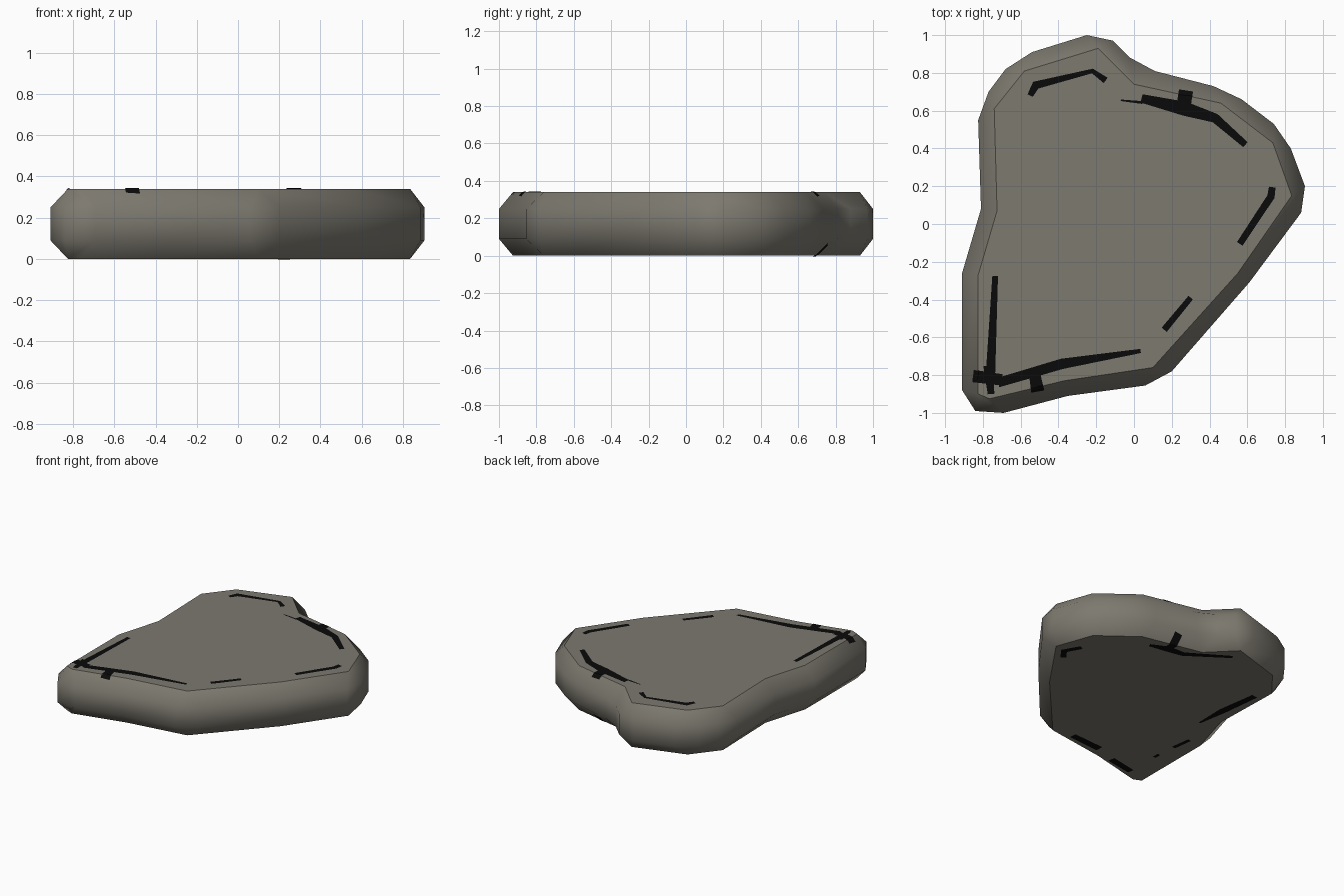
import bpy, bmesh
from mathutils import Vector
from mathutils.bvhtree import BVHTree

if "Cube" in bpy.data.objects:
    bpy.data.objects.remove(bpy.data.objects["Cube"])


def material(name, rgb):
    m = bpy.data.materials.new(name)
    m.diffuse_color = (*rgb, 1)
    m.use_nodes = True
    m.node_tree.nodes["Principled BSDF"].inputs["Base Color"].default_value = m.diffuse_color
    return m


STONE = material("grey stone", (0.205, 0.192, 0.16))
BLACK = material("black paint", (0.003, 0.003, 0.003))


def finish(bm, name, mat):
    me = bpy.data.meshes.new(name)
    bm.to_mesh(me)
    me.materials.append(mat)
    ob = bpy.data.objects.new(name, me)
    bpy.context.collection.objects.link(ob)
    return ob


# Slab corners: cap point, then one or two rim points around it
CORNERS = [
    ((-.825, -.90), (-.91, -.88), (-.84, -.99)),
    ((-.765, -.925), (-.69, -1.0)),
    ((-.37, -.83), (-.35, -.91)),
    ((.10, -.76), (.06, -.855), (.20, -.78)),
    ((.55, -.26), (.61, -.31)),
    ((.835, .15), (.885, .06), (.905, .20)),
    ((.735, .43), (.83, .40), (.74, .53)),
    ((.46, .64), (.57, .66), (.42, .73)),
    ((0, .74), (.11, .81), (-.02, .88)),
    ((-.19, .93), (-.11, .97), (-.25, 1.0)),
    ((-.58, .81), (-.54, .91), (-.68, .82)),
    ((-.74, .61), (-.77, .70), (-.825, .55)),
    ((-.725, .07), (-.81, .08)),
    ((-.825, -.27), (-.91, -.26)),
]

# Stone slab: two flat caps, chamfers, and a vertical rim
slab = bmesh.new()
rims = []
for cap_z, rim_z in ((0, .09), (.34, .25)):
    cap = [slab.verts.new((*c[0], cap_z)) for c in CORNERS]
    rim = [[slab.verts.new((*p, rim_z)) for p in c[1:]] for c in CORNERS]
    face = slab.faces.new(cap)
    for e in face.edges:
        e.smooth = False
    for i in range(len(cap)):
        j = (i + 1) % len(cap)
        if len(rim[i]) == 2:
            slab.faces.new((cap[i], *rim[i]))
        slab.faces.new((cap[i], rim[i][-1], rim[j][0], cap[j]))
    rims.append([v for r in rim for v in r])
low, high = rims
for i in range(len(low)):
    j = (i + 1) % len(low)
    slab.faces.new((low[i], low[j], high[j], high[i]))
bmesh.ops.recalc_face_normals(slab, faces=slab.faces)
for f in slab.faces:
    f.smooth = True
finish(slab, "stone_slab", STONE)
surface = BVHTree.FromBMesh(slab)


def stroke(bm, pts, side):
    """Tapered paint stroke through (x, y, width), draped on the slab."""
    P = [Vector(p[:2]) for p in pts]
    normals = []
    for i in range(len(P)):
        d = Vector((0, 0))
        if i > 0:
            d += (P[i] - P[i - 1]).normalized()
        if i < len(P) - 1:
            d += (P[i + 1] - P[i]).normalized()
        d.normalize()
        normals.append(Vector((-d.y, d.x)))
    rows = []
    for i in range(len(P) - 1):
        steps = max(2, int((P[i + 1] - P[i]).length / .012))
        for s in range(steps + 1):
            t = s / steps
            c = P[i].lerp(P[i + 1], t)
            n = normals[i].lerp(normals[i + 1], t)
            w = pts[i][2] * (1 - t) + pts[i + 1][2] * t
            row = []
            for k in range(5):
                q = c + n * w * (k / 4 - .5)
                hit, nor, _, _ = surface.ray_cast(Vector((q.x, q.y, side * 2)), Vector((0, 0, -side)))
                row.append(bm.verts.new(hit + nor * .003) if hit else None)
            rows.append(row)
    for a, b in zip(rows, rows[1:]):
        for k in range(4):
            quad = [a[k], b[k], b[k + 1], a[k + 1]]
            if all(quad):
                bm.faces.new(quad if side < 0 else quad[::-1])


TOP = [
    [(-.55, .68, .03), (-.52, .735, .045), (-.22, .81, .025), (-.15, .76, .035)],
    [(-.07, .655, .008), (.045, .643, .015)],
    [(.04, .665, .045), (.27, .61, .075), (.43, .56, .05), (.59, .42, .035)],
    [(.262, .62, .075), (.275, .705, .075)],
    [(.732, .195, .035), (.725, .145, .04), (.56, -.105, .035)],
    [(.30, -.39, .03), (.16, -.56, .035)],
    [(-.735, -.275, .03), (-.76, -.80, .05)],
    [(.035, -.672, .022), (-.38, -.74, .055), (-.72, -.84, .05)],
    [(-.85, -.805, .065), (-.70, -.825, .06)],
    [(-.77, -.75, .055), (-.757, -.90, .035)],
    [(-.525, -.80, .06), (-.51, -.885, .07)],
]
BOTTOM = [
    [(.70, .07, .04), (.755, .14, .05), (.69, .255, .04)],
    [(.35, .585, .03), (.22, .625, .07), (.09, .64, .05), (-.20, .83, .03)],
    [(.22, .63, .06), (.228, .755, .06)],
    [(-.67, .51, .05), (-.63, .21, .06), (-.613, -.02, .015)],
    [(-.715, -.25, .03), (-.695, -.40, .03)],
    [(-.68, -.54, .025), (-.68, -.59, .025)],
    [(-.68, -.845, .05), (-.47, -.805, .055)],
    [(-.31, -.745, .06), (-.05, -.725, .055)],
]

# Black painted marks on both faces
for name, strokes, side in (("top_marks", TOP, 1), ("bottom_marks", BOTTOM, -1)):
    bm = bmesh.new()
    for s in strokes:
        stroke(bm, s, side)
    finish(bm, name, BLACK)
